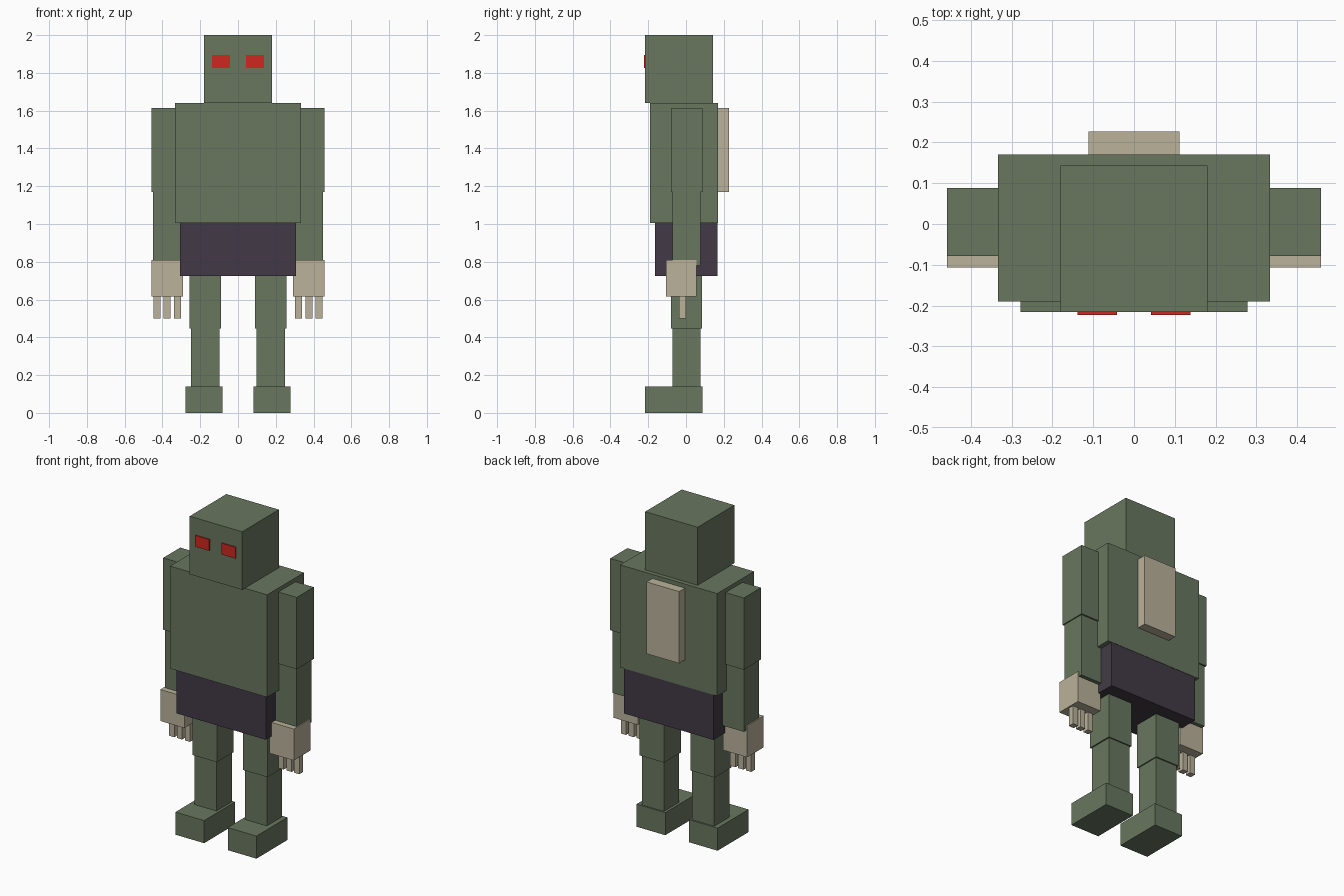
import bpy
import bmesh
from mathutils import Vector

if "Cube" in bpy.data.objects:
    bpy.data.objects.remove(bpy.data.objects["Cube"])


def material(name, rgb):
    m = bpy.data.materials.new(name)
    m.diffuse_color = (*rgb, 1.0)
    m.use_nodes = True
    m.node_tree.nodes["Principled BSDF"].inputs["Base Color"].default_value = m.diffuse_color
    return m


GREEN = material("moss_green", (0.141, 0.184, 0.114))
BEIGE = material("bone_beige", (0.491, 0.445, 0.323))
DARK = material("dark_plum", (0.054, 0.042, 0.061))
RED = material("eye_red", (0.61, 0.022, 0.014))


def box(name, x, y, z, mat):
    """Box from (min, max) ranges on each axis."""
    lo, hi = Vector((x[0], y[0], z[0])), Vector((x[1], y[1], z[1]))
    bm = bmesh.new()
    bmesh.ops.create_cube(bm, size=1)
    bmesh.ops.scale(bm, vec=hi - lo, verts=bm.verts)
    mesh = bpy.data.meshes.new(name)
    bm.to_mesh(mesh)
    bm.free()
    mesh.materials.append(mat)
    obj = bpy.data.objects.new(name, mesh)
    obj.location = (lo + hi) / 2
    bpy.context.collection.objects.link(obj)


def pair(name, x, y, z, mat):
    """Same box on both sides of the body."""
    box("right_" + name, x, y, z, mat)
    box("left_" + name, (-x[1], -x[0]), y, z, mat)


# Head, torso, hips and back plate
box("head", (-0.18, 0.18), (-0.216, 0.143), (1.64, 2.0), GREEN)
box("torso", (-0.333, 0.333), (-0.19, 0.17), (1.005, 1.64), GREEN)
box("hips", (-0.306, 0.306), (-0.165, 0.168), (0.725, 1.005), DARK)
box("back_plate", (-0.112, 0.112), (0.17, 0.227), (1.17, 1.615), BEIGE)
pair("eye", (0.042, 0.138), (-0.223, -0.216), (1.825, 1.895), RED)

# Arms and hands
pair("upper_arm", (0.292, 0.458), (-0.079, 0.088), (1.17, 1.615), GREEN)
pair("forearm", (0.30, 0.451), (-0.072, 0.078), (0.78, 1.17), GREEN)
pair("hand", (0.292, 0.458), (-0.107, 0.055), (0.615, 0.81), BEIGE)
for i, cx in enumerate((0.321, 0.376, 0.429)):
    pair(f"finger_{i + 1}", (cx - 0.018, cx + 0.018), (-0.037, 0.0), (0.5, 0.615), BEIGE)

# Legs and feet
pair("thigh", (0.09, 0.257), (-0.079, 0.086), (0.447, 0.74), GREEN)
pair("shin", (0.097, 0.248), (-0.072, 0.078), (0.14, 0.447), GREEN)
pair("foot", (0.081, 0.278), (-0.216, 0.087), (0.0, 0.14), GREEN)
